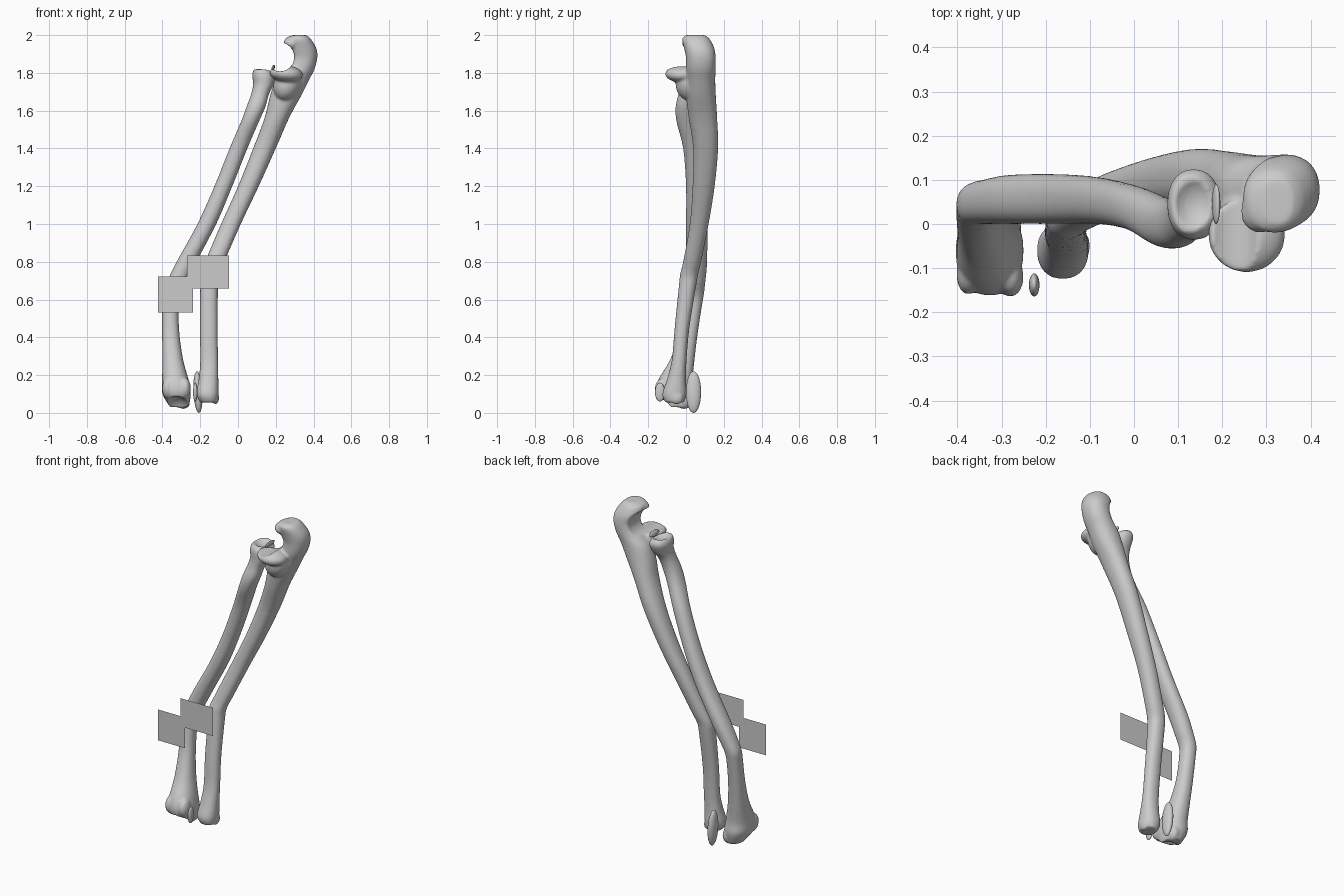
import bpy, bmesh, math
from mathutils import Matrix, Vector

if "Cube" in bpy.data.objects:
    bpy.data.objects.remove(bpy.data.objects["Cube"])


def catmull(a, b, c, d, t):
    return [0.5 * (2*q + (r-p)*t + (2*p-5*q+4*r-s)*t*t + (3*q-p-3*r+s)*t**3)
            for p, q, r, s in zip(a, b, c, d)]


def add_loft(bm, rows, steps=4, seg=32, power=0.9):
    """Rounded sections from rows of (z, x_min, x_max, y_min, y_max)."""
    dense = []
    for i in range(len(rows) - 1):
        a, d = rows[max(i-1, 0)], rows[min(i+2, len(rows)-1)]
        dense += [catmull(a, rows[i], rows[i+1], d, k/steps) for k in range(steps)]
    dense.append(rows[-1])
    rings = []
    for z, x0, x1, y0, y1 in dense:
        ring = []
        for k in range(seg):
            t = 2*math.pi*k/seg
            c, s = math.cos(t), math.sin(t)
            c, s = (math.copysign(abs(v)**power, v) for v in (c, s))
            ring.append(bm.verts.new(((x0+x1)/2 + c*(x1-x0)/2, (y0+y1)/2 + s*(y1-y0)/2, z)))
        rings.append(ring)
    for a, b in zip(rings, rings[1:]):
        for k in range(seg):
            j = (k+1) % seg
            bm.faces.new((a[k], a[j], b[j], b[k]))
    bm.faces.new(rings[0][::-1])
    bm.faces.new(rings[-1])


def add_blob(bm, center, radii, tilt=0.0):
    m = Matrix.Translation(center) @ Matrix.Rotation(tilt, 4, 'Y') @ Matrix.Diagonal((*radii, 1))
    bmesh.ops.create_uvsphere(bm, u_segments=28, v_segments=18, radius=1, matrix=m)


def make(name, bm):
    bmesh.ops.recalc_face_normals(bm, faces=bm.faces)
    me = bpy.data.meshes.new(name)
    bm.to_mesh(me)
    bm.free()
    for p in me.polygons:
        p.use_smooth = True
    ob = bpy.data.objects.new(name, me)
    bpy.context.collection.objects.link(ob)
    return ob


def fuse(ob, cutter):
    """Melt overlapping pieces into one bone, carve the joint, soften."""
    def remesh():
        r = ob.modifiers.new("remesh", 'REMESH')
        r.mode, r.voxel_size, r.use_smooth_shade = 'VOXEL', 0.006, True
    remesh()
    b = ob.modifiers.new("carve", 'BOOLEAN')
    b.operation, b.object, b.solver = 'DIFFERENCE', cutter, 'EXACT'
    remesh()
    s = ob.modifiers.new("soften", 'SMOOTH')
    s.factor, s.iterations = 0.5, 5
    cutter.hide_render = True
    cutter.hide_set(True)


# Ulna: hooked upper end, long shaft bent at z 0.74
bm = bmesh.new()
add_loft(bm, [
    (2.00, .29, .36, .00, .10), (1.98, .25, .385, -.02, .125), (1.93, .25, .415, -.01, .15),
    (1.88, .27, .42, .0, .157), (1.82, .25, .405, .0, .157), (1.76, .20, .375, .0, .155),
    (1.68, .17, .335, .0, .158), (1.56, .14, .27, .015, .165), (1.40, .08, .20, .038, .17),
    (1.20, .00, .11, .035, .152), (1.00, -.09, .015, .02, .12), (.80, -.175, -.072, -.015, .08),
    (.74, -.197, -.097, -.03, .065), (.68, -.20, -.105, -.037, .055), (.45, -.202, -.108, -.06, .018),
    (.28, -.20, -.105, -.075, .003), (.18, -.208, -.104, -.10, .0), (.10, -.22, -.103, -.125, .003),
    (.055, -.20, -.11, -.11, -.01)])
add_blob(bm, (.255, -.025, 1.795), (.088, .085, .045), 0.1)
add_blob(bm, (.26, .02, 1.74), (.07, .075, .09), 0.4)
add_blob(bm, (.285, .03, 1.955), (.045, .05, .035))
add_blob(bm, (-.118, -.05, .08), (.018, .035, .035))
ulna = make("ulna", bm)

bm = bmesh.new()
bmesh.ops.create_cone(bm, cap_ends=True, segments=48, radius1=.076, radius2=.076, depth=.6,
                      matrix=Matrix.Translation((.222, .0, 1.884)) @ Matrix.Rotation(math.pi/2, 4, 'X'))
fuse(ulna, make("ulna_notch_cutter", bm))

# Radius: cupped head, bowed shaft bent at z 0.63, flared lower end
bm = bmesh.new()
add_loft(bm, [
    (1.82, .085, .165, -.02, .11), (1.79, .075, .195, -.035, .125), (1.74, .08, .19, -.035, .105),
    (1.69, .07, .165, -.04, .07), (1.62, .045, .145, -.055, .055), (1.54, .015, .11, -.05, .06),
    (1.40, -.045, .05, -.015, .085), (1.20, -.125, -.03, .0, .105), (1.00, -.215, -.115, .0, .113),
    (.80, -.325, -.22, .0, .112), (.69, -.378, -.275, .0, .102), (.63, -.40, -.305, -.002, .095),
    (.57, -.402, -.315, -.01, .085), (.42, -.402, -.31, -.035, .062), (.28, -.40, -.29, -.085, .045),
    (.17, -.402, -.26, -.15, .035), (.10, -.40, -.25, -.16, .04), (.03, -.36, -.26, -.12, .02)])
add_blob(bm, (-.375, -.115, .13), (.027, .045, .055))
add_blob(bm, (-.28, -.12, .13), (.03, .045, .055))
add_blob(bm, (-.29, -.01, .07), (.035, .045, .05))
radius_bone = make("radius_bone", bm)

bm = bmesh.new()
add_blob(bm, (.14, .045, 1.865), (.065, .075, .065))
add_blob(bm, (-.325, -.125, .0), (.075, .095, .09))
fuse(radius_bone, make("joint_cup_cutter", bm))

# Loose bone fragments at the wrist and elbow
for name, center, radii, tilt in [
        ("wrist_fragment", (-.212, .04, .11), (.024, .04, .11), -.05),
        ("wrist_spur", (-.226, -.138, .11), (.012, .026, .05), 0),
        ("head_fragment", (.186, .045, 1.825), (.008, .045, .018), .3)]:
    bm = bmesh.new()
    add_blob(bm, center, radii, tilt)
    make(name, bm)

# Two flat rectangular sheets in front of the bends
for name, x0, x1, z0, z1 in [("radius_plane", -.423, -.238, .532, .722),
                             ("ulna_plane", -.27, -.048, .659, .833)]:
    bm = bmesh.new()
    bm.faces.new([bm.verts.new((x, -.175, z)) for x, z in ((x0, z0), (x1, z0), (x1, z1), (x0, z1))])
    make(name, bm)
